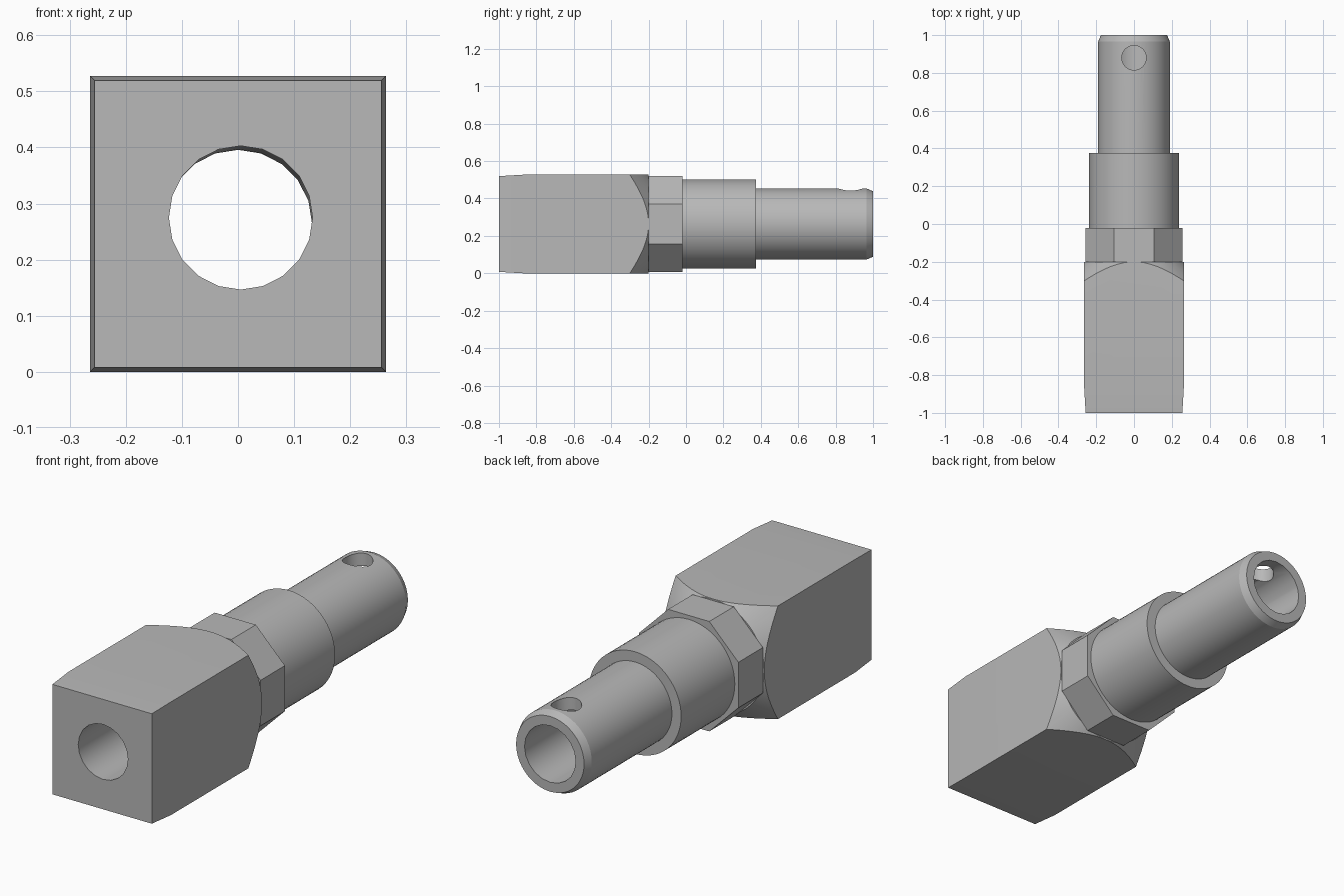
import bpy, bmesh, math
from mathutils import Matrix, Vector

if "Cube" in bpy.data.objects:
    bpy.data.objects.remove(bpy.data.objects["Cube"], do_unlink=True)

HALF = 0.2635          # half width of the square block, also the axis height
ROOT2 = math.sqrt(2)

steel = bpy.data.materials.new("plain grey steel")
steel.use_nodes = True
GREY = (0.48, 0.48, 0.48, 1)
steel.diffuse_color = GREY
steel.node_tree.nodes["Principled BSDF"].inputs["Base Color"].default_value = GREY


def turned(name, profile, sides=64, phase=0.0):
    """Closed solid along y from (y, radius, axis x, axis z) rings."""
    bm = bmesh.new()
    rings = []
    for y, r, *centre in profile:
        cx, cz = centre or (0, HALF)
        angles = [phase + math.tau * i / sides for i in range(sides)]
        rings.append([bm.verts.new((cx + r * math.cos(a), y, cz + r * math.sin(a)))
                      for a in angles])
    for a, b in zip(rings, rings[1:]):
        for i in range(sides):
            j = (i + 1) % sides
            bm.faces.new((a[i], a[j], b[j], b[i]))
    bm.faces.new(rings[0])
    bm.faces.new(rings[-1])
    bmesh.ops.recalc_face_normals(bm, faces=bm.faces)
    mesh = bpy.data.meshes.new(name)
    bm.to_mesh(mesh)
    bm.free()
    mesh.materials.append(steel)
    obj = bpy.data.objects.new(name, mesh)
    bpy.context.collection.objects.link(obj)
    return obj


def boolean(obj, cutter, operation="DIFFERENCE"):
    cutter.hide_render = True
    mod = obj.modifiers.new(operation.lower(), "BOOLEAN")
    mod.operation = operation
    mod.solver = "EXACT"
    mod.object = cutter
    bpy.context.view_layer.objects.active = obj
    bpy.ops.object.modifier_apply(modifier=mod.name)


# Square block, slightly tapered at the front
block = turned("square_block",
               [(-1, 0.256 * ROOT2), (-0.87, HALF * ROOT2), (-0.2, HALF * ROOT2)],
               sides=4, phase=math.pi / 4)
# Conical turning of the block's rear corners
cone = turned("corner_turning", [(-1.1, 0.481), (-0.4, 0.481), (-0.2, HALF)], sides=96)
boolean(block, cone, "INTERSECT")

# Eight-sided neck with flats facing up, down and sideways
neck = turned("octagonal_neck", [(-0.2, 0.277), (-0.02, 0.277)],
              sides=8, phase=math.pi / 8)

# Round collar and the spigot behind it, with a chamfered end
spigot = turned("collar_and_spigot",
                [(-0.02, 0.2375), (0.375, 0.2375), (0.375, 0.19), (0.965, 0.19), (1, 0.175)])

# Cross hole through the upper wall of the spigot
pin = turned("pin_hole_cutter", [(0, 0.065, 0, 0), (0.5, 0.065, 0, 0)], sides=32)
pin.data.transform(Matrix.Translation(Vector((0, 0.88, HALF)))
                   @ Matrix.Rotation(math.pi / 2, 4, "X"))
boolean(spigot, pin)

# Long bore running through every part, a little off-centre at the front
bore = turned("bore_cutter", [(-1.05, 0.128, 0.005, 0.275), (1.05, 0.132, 0, HALF)], sides=20)
for part in (block, neck, spigot):
    boolean(part, bore)

for cutter in (cone, pin, bore):
    bpy.data.objects.remove(cutter, do_unlink=True)

# Smooth the round surfaces and keep the machined edges crisp
for part, angle in ((block, 20), (neck, 20), (spigot, 20)):
    bpy.ops.object.select_all(action="DESELECT")
    part.select_set(True)
    bpy.context.view_layer.objects.active = part
    bpy.ops.object.shade_smooth_by_angle(angle=math.radians(angle))
